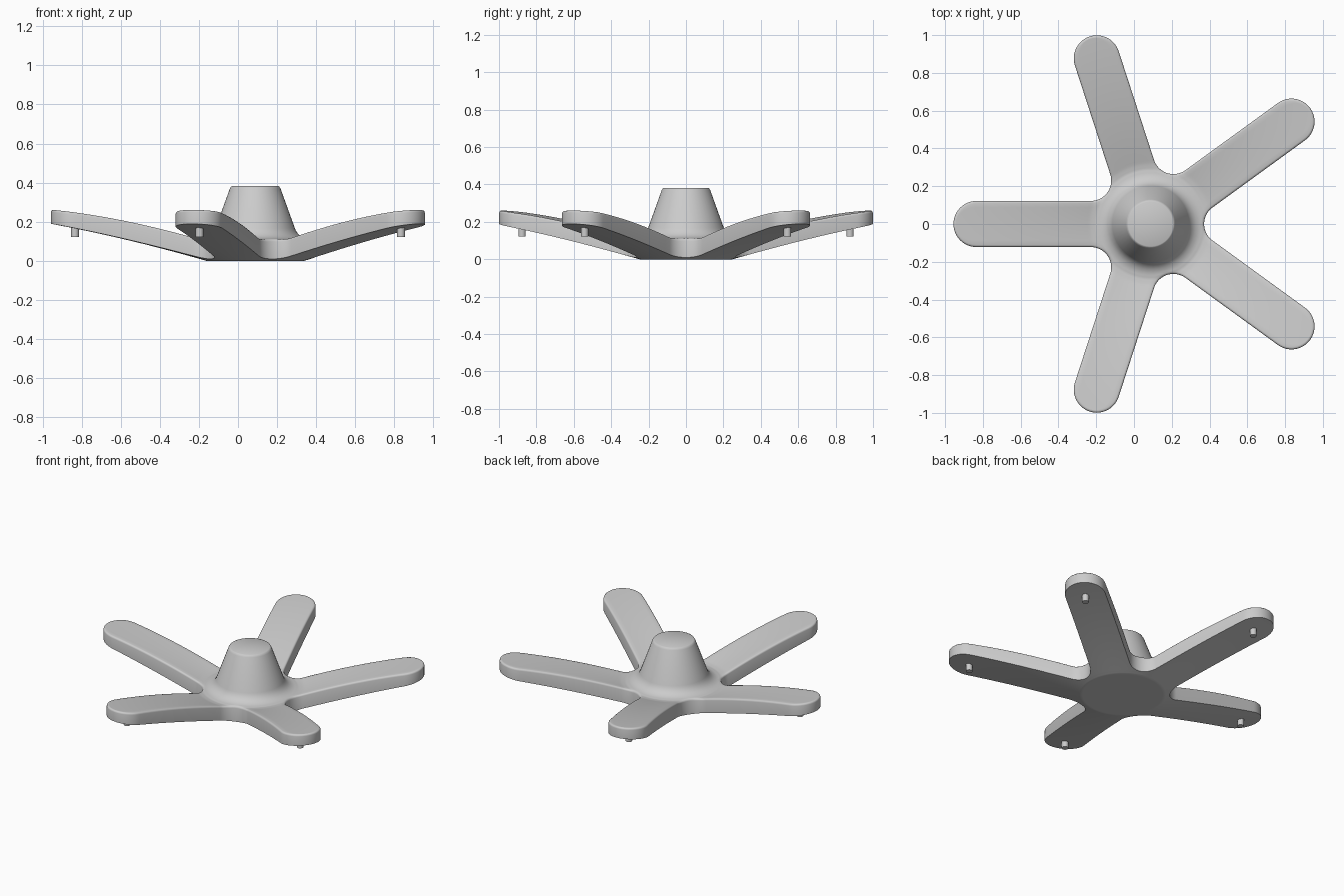
import bpy, bmesh
from math import sin, cos, pi, radians, hypot, atan2

if "Cube" in bpy.data.objects:
    bpy.data.objects.remove(bpy.data.objects["Cube"])

CX = 0.088                    # hub centre on x
REACH, HALF_W = 0.922, 0.122  # arm end-circle distance, arm half width
WEB, EDGE = 0.108, 0.012      # fillet radius between arms, top edge rounding
A = radians(36)
HUB = [(0, .382), (.118, .382), (.124, .379), (.130, .369), (.203, .167), (.208, .155),
       (.216, .143), (.226, .132), (.24, .122), (.26, .114), (.29, .110), (.32, .1142)]


def top(r):
    if r >= HUB[-1][0]:
        s = r - .283
        return .103 + .309 * s - .132 * s * s
    for (r0, z0), (r1, z1) in zip(HUB, HUB[1:]):
        if r <= r1:
            return z0 + (z1 - z0) * (r - r0) / (r1 - r0)


def bottom(r):
    s = max(0, r - .25)
    return .29 * s - .065 * s * s


# Half outline of one arm along +x: web fillet, straight side, round tip (x, y, normal)
w, f = HALF_W - EDGE, WEB + EDGE
d = (w + f) / sin(A)
half = []
for i in range(11):
    t = radians(216 + 54 * i / 10)
    half.append((d * cos(A) + f * cos(t), d * sin(A) + f * sin(t), -cos(t), -sin(t)))
x0 = d * cos(A)
for i in range(1, 16):
    half.append((x0 + (REACH - x0) * i / 16, w, 0, 1))
for i in range(13):
    t = pi / 2 * (1 - i / 12)
    half.append((REACH + w * cos(t), w * sin(t), cos(t), sin(t)))

# Polar rows: full hub rings first, then rows that follow the arm outline
rows = [(r, A) for r in sorted([p[0] for p in HUB if p[0] < .262] + [.25])]
rows += [(hypot(x, y), atan2(y, x)) for x, y, _, _ in half]

bm = bmesh.new()


def skin(grid):
    vs = [[bm.verts.new(p) for p in line] for line in grid]
    for a, b in zip(vs, vs[1:]):
        for i in range(len(a) - 1):
            bm.faces.new((a[i], a[i + 1], b[i + 1], b[i]))


def rim_point(p, off, side, rot, height):
    x, y = p[0] + p[2] * off, (p[1] + p[3] * off) * side
    r = hypot(x, y)
    return (CX + x * cos(rot) - y * sin(rot), x * sin(rot) + y * cos(rot), height(r))


COLS = 10
for k in range(5):
    rot = pi + k * 2 * A
    # top and underside
    for height in (top, bottom):
        skin([[(CX + r * cos(rot + a * (2 * c / COLS - 1)),
                r * sin(rot + a * (2 * c / COLS - 1)), height(r)) for c in range(COLS + 1)]
              for r, a in rows])
    # rounded top edge and side wall
    for side in (1, -1):
        lines = []
        for j in range(4):
            q = pi / 2 * j / 3
            lines.append([rim_point(p, EDGE * sin(q), side, rot,
                                    lambda r: top(r) - EDGE * (1 - cos(q))) for p in half])
        for off in (EDGE, 0):
            lines.append([rim_point(p, off, side, rot, bottom) for p in half])
        skin(lines)

bmesh.ops.remove_doubles(bm, verts=bm.verts, dist=2e-5)
bmesh.ops.recalc_face_normals(bm, faces=bm.faces)
mesh = bpy.data.meshes.new("five_arm_base")
bm.to_mesh(mesh)
bm.free()
base = bpy.data.objects.new("five_arm_base", mesh)
bpy.context.collection.objects.link(base)


def smooth(ob):
    bpy.ops.object.select_all(action='DESELECT')
    ob.select_set(True)
    bpy.context.view_layer.objects.active = ob
    bpy.ops.object.shade_smooth_by_angle(angle=radians(35))


smooth(base)

# Caster pins under the arm ends
for k in range(5):
    a = pi + k * 2 * A
    bpy.ops.mesh.primitive_cylinder_add(vertices=24, radius=.02, depth=.08,
                                        location=(CX + REACH * cos(a), REACH * sin(a), .163))
    pin = bpy.context.object
    pin.name = f"caster_pin_{k + 1}"
    smooth(pin)
